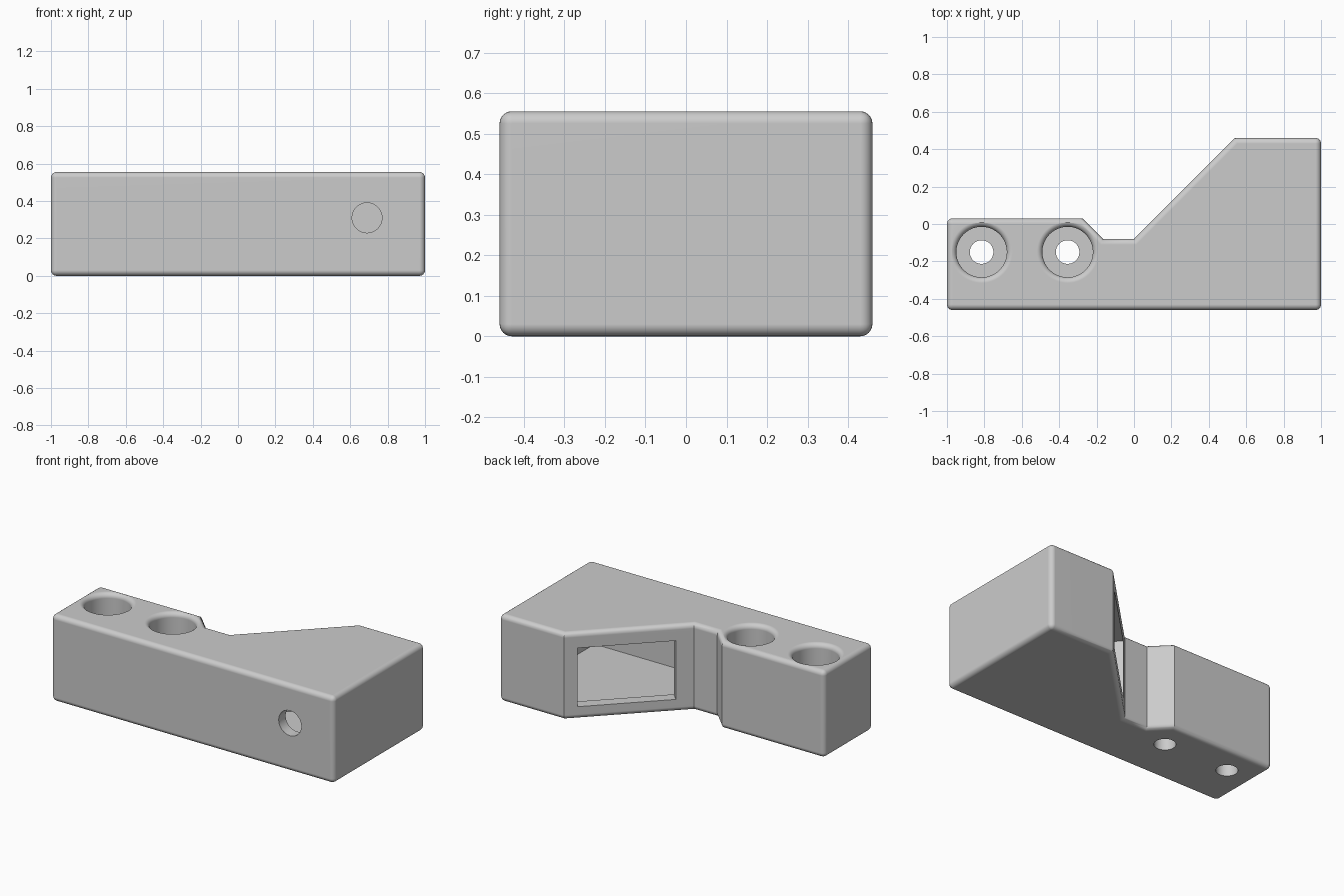
import bpy, bmesh, math
from mathutils import Matrix

default = bpy.data.objects.get("Cube")
if default:
    bpy.data.objects.remove(default, do_unlink=True)

grey = bpy.data.materials.new("plain grey")
grey.use_nodes = True
colour = (0.6, 0.6, 0.6, 1)
grey.diffuse_color = colour
grey.node_tree.nodes["Principled BSDF"].inputs["Base Color"].default_value = colour

HEIGHT, WALL, FILLET = 0.555, 0.07, 0.03


def make_object(name, bm):
    bmesh.ops.recalc_face_normals(bm, faces=bm.faces)
    mesh = bpy.data.meshes.new(name)
    bm.to_mesh(mesh)
    bm.free()
    mesh.materials.append(grey)
    obj = bpy.data.objects.new(name, mesh)
    bpy.context.collection.objects.link(obj)
    return obj


def prism(name, outline, z0, z1):
    """Extrude a plan outline from z0 to z1."""
    bm = bmesh.new()
    face = bm.faces.new([bm.verts.new((x, y, z0)) for x, y in outline])
    top = bmesh.ops.extrude_face_region(bm, geom=[face])["geom"]
    verts = [v for v in top if isinstance(v, bmesh.types.BMVert)]
    bmesh.ops.translate(bm, verts=verts, vec=(0, 0, z1 - z0))
    return make_object(name, bm)


def lathe(name, profile, matrix, sides=64):
    """Spin a (radius, height) profile into a closed solid."""
    bm = bmesh.new()
    rings = []
    for r, h in profile:
        angles = [math.tau * i / sides for i in range(sides)]
        rings.append([bm.verts.new((r * math.cos(a), r * math.sin(a), h)) for a in angles])
    for low, high in zip(rings, rings[1:]):
        for i in range(sides):
            j = (i + 1) % sides
            bm.faces.new((low[i], low[j], high[j], high[i]))
    bm.faces.new(rings[0])
    bm.faces.new(rings[-1])
    bm.transform(matrix)
    return make_object(name, bm)


def apply(obj, modifier):
    bpy.context.view_layer.objects.active = obj
    bpy.ops.object.modifier_apply(modifier=modifier.name)


def cut(obj, cutter):
    cutter.hide_render = True
    mod = obj.modifiers.new("cut", "BOOLEAN")
    mod.operation, mod.solver, mod.object = "DIFFERENCE", "EXACT", cutter
    apply(obj, mod)
    bpy.data.objects.remove(cutter, do_unlink=True)


# Main block with rounded outer edges
body = prism("bracket_body", [(-1, -0.46), (1, -0.46), (1, 0.46), (0.54, 0.46), (0, -0.08),
                              (-0.165, -0.08), (-0.275, 0.03), (-1, 0.03)], 0, HEIGHT)
bevel = body.modifiers.new("fillet", "BEVEL")
bevel.width, bevel.segments = FILLET, 6
bevel.limit_method, bevel.angle_limit = "ANGLE", math.radians(50)
apply(body, bevel)

# Hollow chamber inside the deep end
cut(body, prism("chamber_cutter", [(0.05, -0.39), (0.92, -0.39), (0.92, 0.39),
                                   (0.57, 0.39), (0.05, -0.13)], 0.06, HEIGHT - WALL))

# Rectangular window through the slanted wall
window = prism("window_cutter", [(-0.29, -0.1), (0.29, -0.1), (0.29, 0.1), (-0.29, 0.1)], 0.08, 0.455)
window.data.transform(Matrix.Translation((0.28, 0.2, 0)) @ Matrix.Rotation(math.pi / 4, 4, "Z"))
cut(body, window)

# Round hole through the front wall into the chamber
turn = Matrix.Translation((0.69, -0.6, 0.31)) @ Matrix.Rotation(-math.pi / 2, 4, "X")
cut(body, lathe("front_hole_cutter", [(0.08, 0), (0.08, 0.3)], turn))

# Two counterbored screw holes with rounded rims
BORE, SHAFT = 0.135, 0.063
rim = []
for i in range(7):
    a = math.pi / 2 * i / 6
    rim.append((BORE + FILLET * (1 - math.cos(a)), HEIGHT - FILLET + FILLET * math.sin(a)))
profile = [(SHAFT, -0.1), (SHAFT, 0.2), (BORE, 0.2)] + rim + [(BORE + FILLET, HEIGHT + 0.1)]
for x in (-0.815, -0.355):
    cut(body, lathe("screw_hole_cutter", profile, Matrix.Translation((x, -0.15, 0))))

# Smooth fillets with flat main faces
bpy.ops.object.select_all(action="DESELECT")
body.select_set(True)
bpy.context.view_layer.objects.active = body
bpy.ops.object.shade_smooth_by_angle(angle=math.radians(30))
weighted = body.modifiers.new("flat faces", "WEIGHTED_NORMAL")
weighted.keep_sharp = True
apply(body, weighted)
